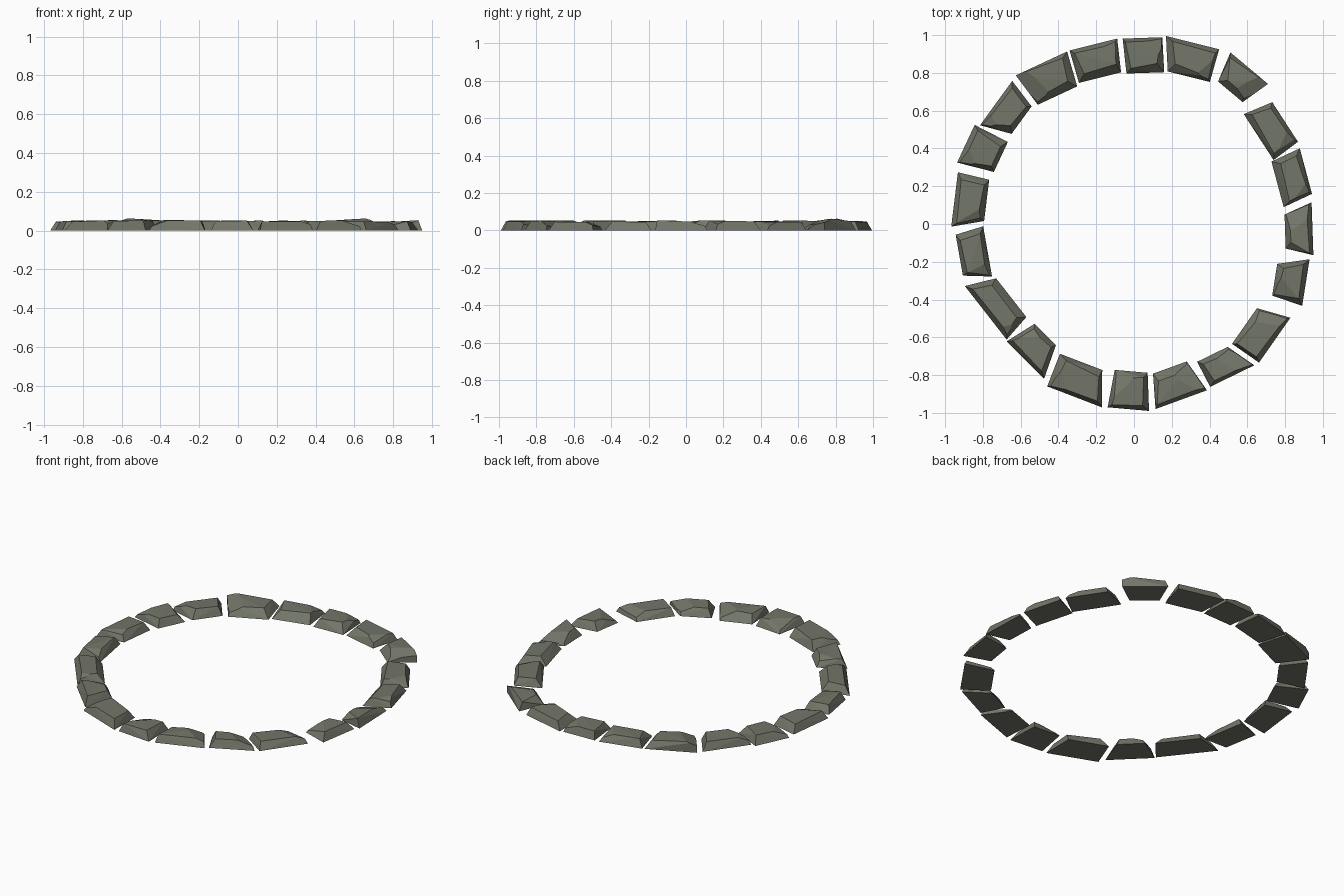
import bpy, bmesh, math, random
from mathutils import Vector

if "Cube" in bpy.data.objects:
    bpy.data.objects.remove(bpy.data.objects["Cube"])

random.seed(4)

# Weathered grey-green stone
mat = bpy.data.materials.new("mossy_stone")
mat.diffuse_color = (0.17, 0.18, 0.14, 1)
mat.use_nodes = True
mat.node_tree.nodes["Principled BSDF"].inputs["Base Color"].default_value = mat.diffuse_color

# Stones clockwise from the top of the ring:
# outer edge midpoint, inner edge midpoint, outer length, inner length, edge heading
STONES = [
    (.045, .985, .06, .80, .21, .20, 2),
    (.31, .96, .29, .78, .29, .23, -14),
    (.61, .825, .51, .70, .26, .17, -40),
    (.80, .54, .66, .46, .25, .29, -57),
    (.91, .28, .76, .21, .25, .25, -75),
    (.945, -.025, .80, -.04, .28, .18, -88),
    (.91, -.31, .745, -.295, .25, .17, -99),
    (.745, -.615, .585, -.54, .29, .23, -125),
    (.52, -.805, .415, -.69, .26, .18, -154),
    (.25, -.93, .19, -.76, .29, .19, -160),
    (-.03, -.98, -.015, -.78, .22, .175, 175),
    (-.315, -.915, -.28, -.73, .31, .24, 159),
    (-.575, -.72, -.47, -.585, .28, .16, 135),
    (-.785, -.47, -.65, -.39, .36, .26, 128),
    (-.925, -.165, -.775, -.145, .22, .27, 100),
    (-.95, .13, -.78, .125, .29, .22, 83),
    (-.89, .425, -.705, .355, .22, .175, 65),
    (-.73, .64, -.595, .55, .29, .18, 54),
    (-.49, .85, -.405, .68, .30, .23, 25),
    (-.215, .95, -.18, .775, .26, .23, 14),
]
TALL = {2: 1, 18: 0}          # stones with one raised, overhanging outer corner


def hull(bm):
    res = bmesh.ops.convex_hull(bm, input=bm.verts[:])
    junk = {g for g in res["geom_interior"] + res["geom_unused"]
            if isinstance(g, bmesh.types.BMVert)}
    bmesh.ops.delete(bm, geom=list(junk), context='VERTS')


def make_stone(i, ox, oy, ix, iy, lo, li, heading):
    a = math.radians(heading)
    t = Vector((math.cos(a), math.sin(a), 0))
    o, n = Vector((ox, oy, 0)), Vector((ix, iy, 0))
    base = [o - t * lo / 2, o + t * lo / 2, n + t * li / 2, n - t * li / 2]
    d = (o - n).normalized()
    # Sloped top: each corner pulled in from the footprint
    top = []
    for k, p in enumerate(base):
        side = 1 if k in (0, 3) else -1
        radial = -random.uniform(.015, .03) if k < 2 else random.uniform(.02, .05)
        q = p + t * side * random.uniform(.01, .04) + d * radial
        q.z = random.uniform(.044, .054)
        if TALL.get(i) == k:
            q = p.copy()
            q.z = .067
        top.append(q)
    bm = bmesh.new()
    for p in base + top:
        bm.verts.new(p)
    hull(bm)
    # Chip one top corner with a slanted cut
    k = random.randrange(4)
    if i in TALL:
        k = 3 - TALL[i]
    centre = (o + n) / 2
    out = (top[k] - centre)
    out.z = 0
    cut = top[k] - out.normalized() * random.uniform(.03, .06)
    normal = out.normalized() * .4 + Vector((0, 0, 1))
    bmesh.ops.bisect_plane(bm, geom=bm.verts[:] + bm.edges[:] + bm.faces[:],
                           plane_co=cut, plane_no=normal, clear_outer=True)
    pts = [v.co.copy() for v in bm.verts]
    bm.free()
    # Close the chipped stone and merge coplanar faces
    bm = bmesh.new()
    for p in pts:
        bm.verts.new(p)
    bmesh.ops.remove_doubles(bm, verts=bm.verts[:], dist=.001)
    hull(bm)
    bmesh.ops.dissolve_limit(bm, angle_limit=.03, verts=bm.verts[:], edges=bm.edges[:])
    bmesh.ops.recalc_face_normals(bm, faces=bm.faces[:])
    me = bpy.data.meshes.new("ring_stone")
    bm.to_mesh(me)
    bm.free()
    me.materials.append(mat)
    ob = bpy.data.objects.new(f"ring_stone_{i + 1:02d}", me)
    bpy.context.collection.objects.link(ob)


for i, s in enumerate(STONES):
    make_stone(i, *s)
